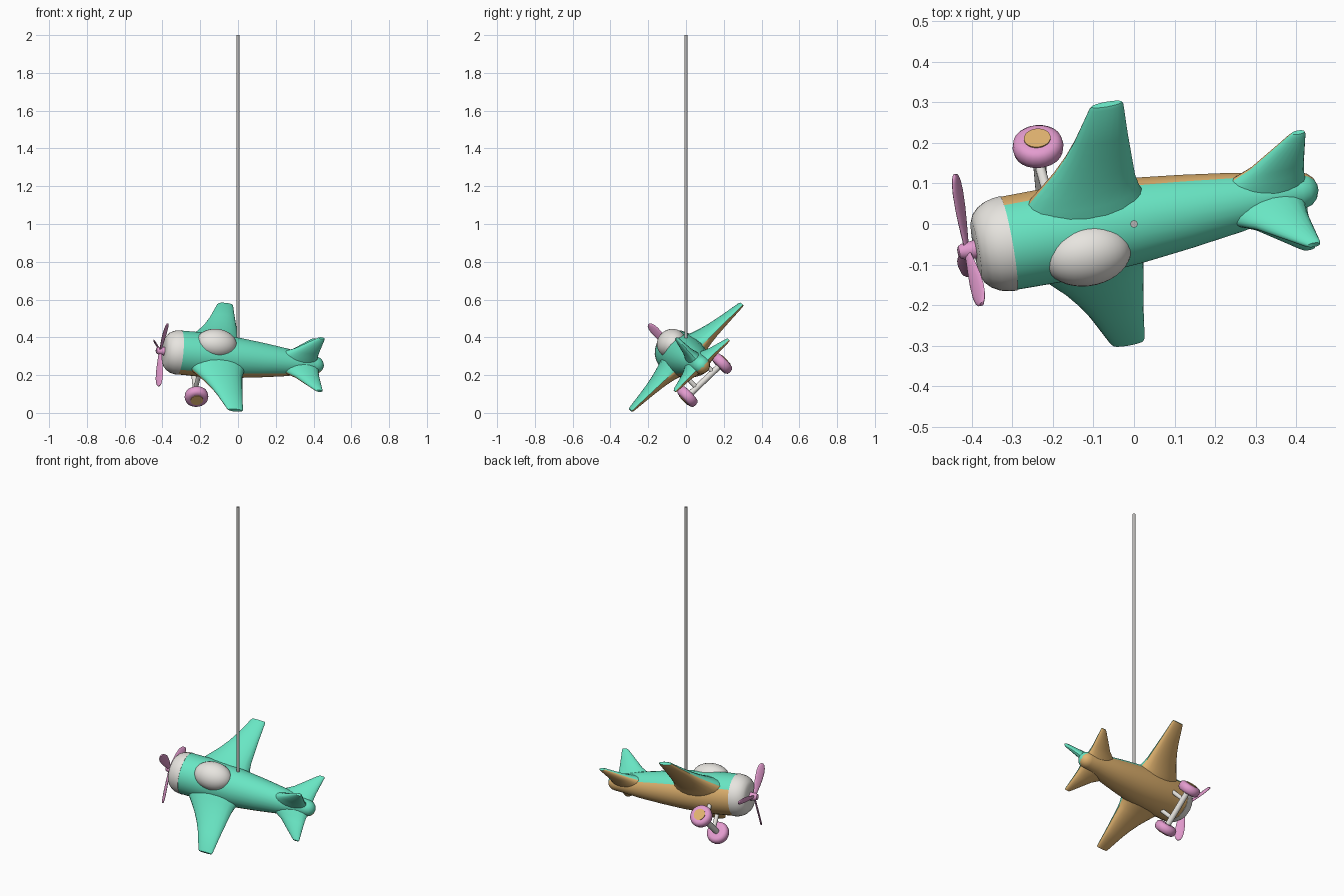
import bpy
import bmesh
from math import cos, sin, pi, radians
from mathutils import Matrix, Vector

cube = bpy.data.objects.get("Cube")
if cube:
    bpy.data.objects.remove(cube)


def material(name, rgb):
    m = bpy.data.materials.new(name)
    m.use_nodes = True
    m.diffuse_color = (*rgb, 1)
    m.node_tree.nodes["Principled BSDF"].inputs["Base Color"].default_value = (*rgb, 1)
    return m


GREEN = material("mint green", (0.14, 0.79, 0.55))
ORANGE = material("tan orange", (0.75, 0.45, 0.16))
WHITE = material("warm white", (0.80, 0.78, 0.74))
PINK = material("orchid pink", (0.77, 0.33, 0.62))
GREY = material("rod grey", (0.48, 0.47, 0.46))

# Banked flying pose: columns are aft, right wing and up directions
aft = Vector((0.980, 0.176, -0.091)).normalized()
side = Vector((-0.066, 0.722, 0.690))
side = (side - aft * side.dot(aft)).normalized()
up = aft.cross(side)
POSE = Matrix.Translation((0, 0.008, 0.291)) @ Matrix((aft, side, up)).transposed().to_4x4()


def loft(name, rings, mats, rule=None, pose=POSE, angle=40):
    """Skin equal-sized rings of points, cap the ends, colour faces by rule."""
    bm = bmesh.new()
    loops = [[bm.verts.new(p) for p in ring] for ring in rings]
    n = len(loops[0])
    for a, b in zip(loops, loops[1:]):
        for i in range(n):
            j = (i + 1) % n
            bm.faces.new((a[i], a[j], b[j], b[i]))
    bm.faces.new(loops[0])
    bm.faces.new(loops[-1])
    bmesh.ops.recalc_face_normals(bm, faces=bm.faces)
    if rule:
        for f in bm.faces:
            f.material_index = rule(f.calc_center_median())
    mesh = bpy.data.meshes.new(name)
    bm.to_mesh(mesh)
    bm.free()
    obj = bpy.data.objects.new(name, mesh)
    bpy.context.collection.objects.link(obj)
    for m in mats:
        mesh.materials.append(m)
    obj.matrix_world = pose
    bpy.ops.object.select_all(action="DESELECT")
    obj.select_set(True)
    bpy.context.view_layer.objects.active = obj
    bpy.ops.object.shade_smooth_by_angle(angle=radians(angle))
    return obj


def turned(profile, axis, centre=(0, 0, 0), sides=24):
    """Rings of a turned shape; profile holds (position along axis, radius)."""
    rings = []
    for d, r in profile:
        ring = []
        for k in range(sides):
            t = 2 * pi * (k + 0.5) / sides
            c, s = r * cos(t), r * sin(t)
            p = {"x": (d, c, s), "y": (c, d, s), "z": (c, s, d)}[axis]
            ring.append(Vector(p) + Vector(centre))
        rings.append(ring)
    return rings


def panel(stations, place, sides=20):
    """Rings of a wing; stations hold (span, leading, trailing, half thickness)."""
    rings = []
    for span, lead, trail, h in stations:
        mid, half = (lead + trail) / 2, (trail - lead) / 2
        rings.append([place(mid - half * cos(2 * pi * k / sides), span,
                            h * sin(2 * pi * k / sides)) for k in range(sides)])
    return rings


def two_tone(limit):
    return lambda c: 1 if c.z < limit else 0


# Fuselage, nose cowling and canopy
loft("fuselage", turned([(-0.318, 0.117), (-0.2, 0.118), (-0.1, 0.114), (0, 0.107),
                         (0.13, 0.092), (0.26, 0.074), (0.36, 0.055), (0.42, 0.046),
                         (0.44, 0.04), (0.455, 0.026), (0.462, 0.008)], "x"),
     [GREEN, ORANGE], two_tone(-0.0005))
loft("cowling", turned([(-0.399, 0.03), (-0.397, 0.07), (-0.39, 0.086), (-0.375, 0.101),
                        (-0.355, 0.112), (-0.335, 0.117), (-0.316, 0.119)], "x"), [WHITE])
arc = [radians(a) for a in range(-85, 86, 10)]
canopy = [[Vector((p.x, p.y, p.z * 0.93 + 0.09)) for p in ring]
          for ring in turned([(-0.134 + 0.108 * sin(a), 0.08 * cos(a)) for a in arc], "x")]
loft("canopy", canopy, [WHITE])

# Main wings and tailplanes, mirrored, plus the upright fin
WING = [(0.0, -0.31, 0.07, 0.085), (0.08, -0.28, 0.035, 0.068), (0.12, -0.255, 0.02, 0.055),
        (0.155, -0.226, 0.013, 0.046), (0.2, -0.19, 0.01, 0.037), (0.25, -0.157, 0.007, 0.03),
        (0.3, -0.13, 0.004, 0.024), (0.4, -0.086, 0, 0.013), (0.408, -0.08, -0.003, 0.009)]
TAIL = [(0.0, 0.14, 0.44, 0.05), (0.05, 0.21, 0.432, 0.037), (0.075, 0.255, 0.432, 0.029),
        (0.1, 0.297, 0.434, 0.023), (0.19, 0.4, 0.444, 0.011), (0.198, 0.41, 0.442, 0.007)]
for label, m in (("right", 1), ("left", -1)):
    def place(x, span, h):
        return (x, m * span, h)
    loft(label + "_wing", panel(WING, place), [GREEN, ORANGE], two_tone(-0.0005))
    loft(label + "_tailplane", panel(TAIL, place), [GREEN, ORANGE], two_tone(-0.0005))
loft("tail_fin", panel(TAIL, lambda x, span, h: (x - 0.012, h, span)), [GREEN])

# Propeller: hub and three blades
loft("propeller_hub", turned([(-0.443, 0.008), (-0.44, 0.015), (-0.43, 0.02),
                              (-0.392, 0.024)], "x", sides=16), [PINK])
BLADE = [(0.0, 0.01), (0.03, 0.013), (0.07, 0.02), (0.11, 0.025), (0.15, 0.026),
         (0.175, 0.022), (0.19, 0.014), (0.196, 0.006)]
for k in range(3):
    spin = Matrix.Rotation(k * 2 * pi / 3, 4, "X")
    twist = Matrix.Rotation(radians(-35), 4, "Z")
    rings = [[(0.005 * cos(t), w * sin(t), d) for t in (2 * pi * i / 12 for i in range(12))]
             for d, w in BLADE]
    loft("propeller_blade_%d" % (k + 1), rings, [PINK],
         pose=POSE @ Matrix.Translation((-0.42, 0, 0)) @ spin @ twist, angle=60)

# Landing gear: axle, struts, wheels and hubcaps
AXLE = (-0.197, 0, -0.188)
loft("axle", turned([(-0.125, 0.016), (0.125, 0.016)], "y", AXLE, 16), [WHITE])
TYRE = [(-0.027, 0.04), (-0.025, 0.05), (-0.016, 0.06), (0, 0.063), (0.016, 0.06),
        (0.025, 0.05), (0.027, 0.04)]
for label, m in (("right", 1), ("left", -1)):
    centre = Vector(AXLE) + Vector((0, m * 0.127, 0))
    loft(label + "_wheel", turned(TYRE, "y", centre), [PINK])
    loft(label + "_hubcap", turned([(0, 0.033), (m * 0.03, 0.033)], "y", centre), [ORANGE])
    loft(label + "_strut", turned([(0, 0.012), (0.11, 0.012)], "z",
                                  Vector(AXLE) + Vector((0, m * 0.06, 0)), 16), [WHITE])

# Upright hanging rod
loft("hanging_rod", turned([(0.36, 0.009), (2.0, 0.009)], "z", sides=16), [GREY],
     pose=Matrix.Identity(4))
